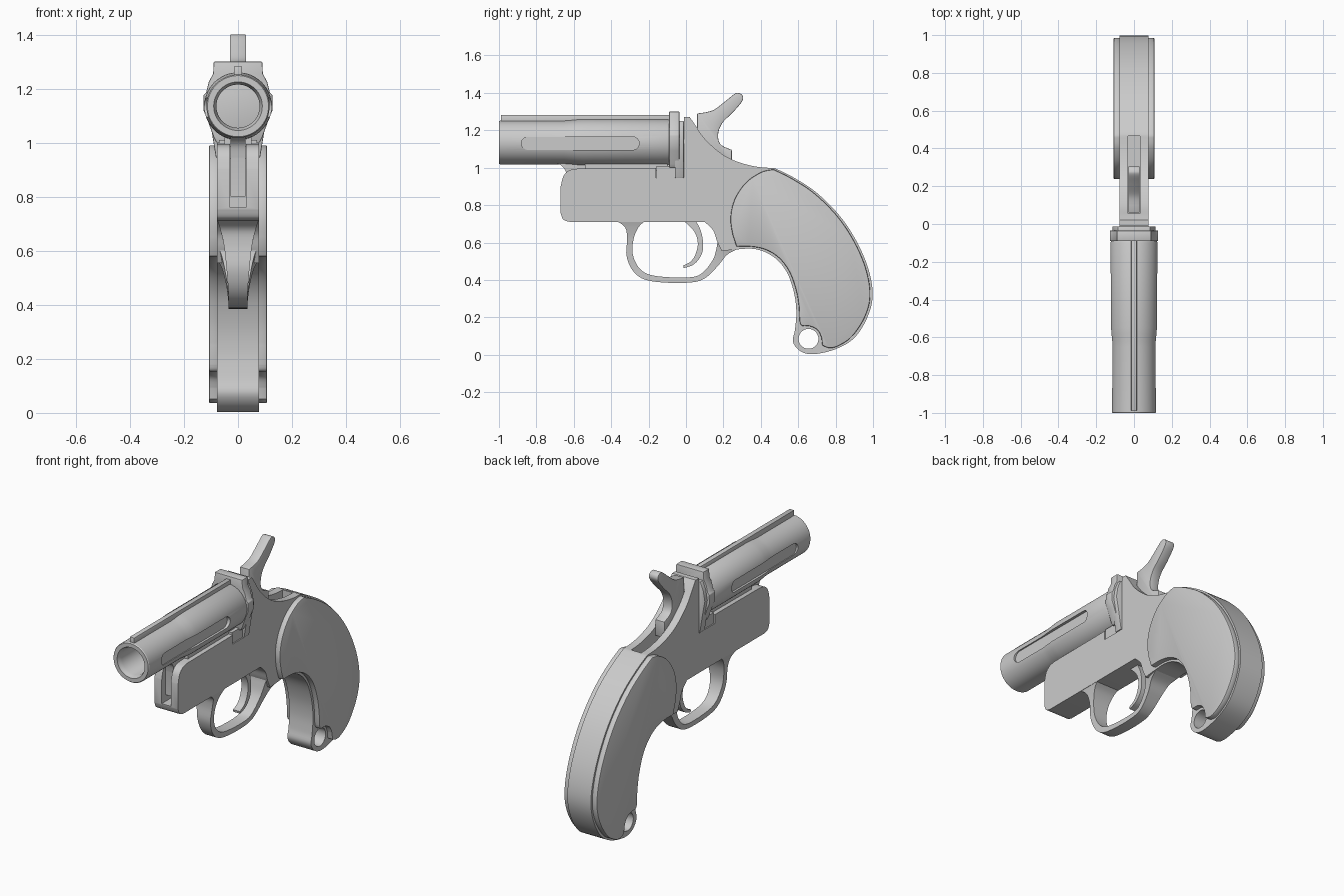
import bpy, bmesh, math
from mathutils import Vector


def spline(pts, n=5):
    """Catmull-Rom through tuples of any length."""
    out = []
    p = [pts[0]] + list(pts) + [pts[-1]]
    for i in range(1, len(p) - 2):
        for k in range(n):
            t = k / n
            out.append(tuple(0.5 * (2*b + (c-a)*t + (2*a-5*b+4*c-d)*t*t + (3*b-a-3*c+d)*t**3)
                             for a, b, c, d in zip(p[i-1], p[i], p[i+1], p[i+2])))
    return out + [tuple(pts[-1])]


def make(name, verts, faces):
    bm = bmesh.new()
    vs = [bm.verts.new(v) for v in verts]
    for f in faces:
        bm.faces.new([vs[i] for i in f])
    bmesh.ops.remove_doubles(bm, verts=bm.verts, dist=1e-5)
    bmesh.ops.recalc_face_normals(bm, faces=bm.faces)
    me = bpy.data.meshes.new(name)
    bm.to_mesh(me)
    bm.free()
    ob = bpy.data.objects.new(name, me)
    bpy.context.collection.objects.link(ob)
    return ob


def apply(ob, mod):
    bpy.context.view_layer.objects.active = ob
    bpy.ops.object.modifier_apply(modifier=mod.name)


def extrude(name, pts, a, b, axis='x', bevel=0):
    """Prism of a 2D outline: (y, z) along x, or (x, z) along y."""
    n = len(pts)
    v = [(d, p, q) if axis == 'x' else (p, d, q) for d in (a, b) for p, q in pts]
    f = [range(n), range(n, 2*n)] + [(i, (i+1) % n, n+(i+1) % n, n+i) for i in range(n)]
    ob = make(name, v, f)
    if bevel:
        m = ob.modifiers.new('bevel', 'BEVEL')
        m.width, m.segments, m.limit_method = bevel, 2, 'ANGLE'
        m.angle_limit = math.radians(45)
        apply(ob, m)
    return ob


def box(name, x, y0, y1, z0, z1, bevel=0):
    return extrude(name, [(y0, z0), (y1, z0), (y1, z1), (y0, z1)], -x, x, bevel=bevel)


def strap(name, stations):
    """Curved bar; station = outer y, outer z, inner y, inner z, half width."""
    s = spline(stations)
    v, f = [], []
    for i, (oy, oz, iy, iz, w) in enumerate(s):
        v += [(-w, oy, oz), (w, oy, oz), (w, iy, iz), (-w, iy, iz)]
        if i:
            k = 4 * i
            f += [(k-4+j, k-4+(j+1) % 4, k+(j+1) % 4, k+j) for j in range(4)]
    f += [(0, 1, 2, 3), tuple(range(len(v)-4, len(v)))]
    return make(name, v, f)


def lathe(name, prof, cz, n=64):
    """Closed (radius, y) profile turned around the bore axis."""
    m = len(prof)
    v = [(r*math.cos(2*math.pi*i/n), y, cz + r*math.sin(2*math.pi*i/n)) for i in range(n) for r, y in prof]
    f = [(i*m+j, i*m+(j+1) % m, (i+1) % n*m+(j+1) % m, (i+1) % n*m+j) for i in range(n) for j in range(m)]
    return make(name, v, f)


def cut(ob, cutter):
    m = ob.modifiers.new('cut', 'BOOLEAN')
    m.operation, m.object, m.solver = 'DIFFERENCE', cutter, 'EXACT'
    apply(ob, m)
    bpy.data.objects.remove(cutter)


def circle(y, z, r, n=32):
    return [(y + r*math.cos(2*math.pi*i/n), z + r*math.sin(2*math.pi*i/n)) for i in range(n)]


# Frame: receiver, breech and grip core in one outline
outline = [(-0.01, 0.945), (-0.01, 1.27)]
outline += spline([(0.02, 1.27), (0.045, 1.235), (0.10, 1.155), (0.19, 1.075), (0.28, 1.03),
                   (0.38, 1.005), (0.47, 0.998)])
outline += spline([(0.48, 0.995), (0.58, 0.945), (0.70, 0.865), (0.82, 0.745), (0.91, 0.61), (0.975, 0.46),
                   (0.998, 0.32), (0.97, 0.20), (0.90, 0.09), (0.80, 0.03), (0.68, 0.003), (0.61, 0.02),
                   (0.572, 0.07), (0.582, 0.13), (0.59, 0.22), (0.58, 0.32), (0.545, 0.43), (0.49, 0.505),
                   (0.42, 0.55), (0.35, 0.567), (0.27, 0.563)])
outline += spline([(0.19, 0.555), (0.165, 0.61), (0.145, 0.665), (0.10, 0.71)])
outline += spline([(-0.62, 0.71), (-0.655, 0.722), (-0.67, 0.755)])
outline += spline([(-0.67, 0.90), (-0.655, 0.955), (-0.625, 0.985), (-0.58, 0.995)])
outline += [(-0.16, 0.998), (-0.16, 0.945)]
frame = extrude('frame', outline, -0.077, 0.077)
cut(frame, box('hinge_slot_cutter', 0.03, -0.8, -0.1, 0.76, 1.1))
cut(frame, box('hammer_slot_cutter', 0.033, 0.055, 0.465, 0.93, 1.4))
cut(frame, extrude('lanyard_hole_cutter', circle(0.655, 0.085, 0.053), -0.2, 0.2))

# Grip panels on both sides
panel = spline([(0.47, 0.99), (0.57, 0.94), (0.69, 0.86), (0.81, 0.74), (0.90, 0.605), (0.962, 0.46),
                (0.985, 0.32), (0.958, 0.205), (0.89, 0.10), (0.82, 0.05), (0.77, 0.036), (0.728, 0.05)])
panel += spline([(0.725, 0.09), (0.705, 0.13), (0.665, 0.152), (0.62, 0.155), (0.607, 0.18)])
panel += spline([(0.605, 0.25), (0.59, 0.34), (0.555, 0.44), (0.50, 0.515), (0.43, 0.56), (0.35, 0.578),
                 (0.27, 0.578)])
panel += spline([(0.25, 0.64), (0.238, 0.73), (0.26, 0.83), (0.32, 0.92), (0.40, 0.975), (0.46, 0.99)])
for side, s in (('left', -1), ('right', 1)):
    extrude('grip_panel_' + side, panel, s*0.07, s*0.108, bevel=0.01)

# Trigger guard and trigger
strap('trigger_guard', [
    (-0.37, 0.715, -0.22, 0.715, 0.077), (-0.325, 0.68, -0.255, 0.68, 0.066),
    (-0.315, 0.62, -0.28, 0.62, 0.052), (-0.318, 0.53, -0.285, 0.54, 0.042),
    (-0.285, 0.45, -0.255, 0.47, 0.036), (-0.22, 0.402, -0.20, 0.43, 0.035),
    (-0.10, 0.385, -0.10, 0.415, 0.035), (0.04, 0.388, 0.03, 0.415, 0.035),
    (0.11, 0.415, 0.09, 0.44, 0.036), (0.175, 0.48, 0.145, 0.51, 0.045),
    (0.22, 0.535, 0.165, 0.58, 0.06), (0.28, 0.567, 0.17, 0.62, 0.076)])
strap('trigger', [
    (0.045, 0.73, -0.03, 0.73, 0.022), (0.08, 0.66, 0.04, 0.665, 0.022), (0.092, 0.58, 0.063, 0.60, 0.022),
    (0.078, 0.525, 0.052, 0.54, 0.022), (0.04, 0.482, 0.025, 0.498, 0.022), (-0.012, 0.463, -0.015, 0.477, 0.022)])

# Hammer with curved spur
hammer = [(0.06, 1.0), (0.06, 1.29)]
hammer += spline([(0.10, 1.295), (0.15, 1.31), (0.21, 1.355), (0.26, 1.395), (0.283, 1.399), (0.303, 1.385),
                  (0.30, 1.355), (0.25, 1.295), (0.195, 1.24), (0.172, 1.18), (0.185, 1.125), (0.245, 1.095)])
extrude('hammer', hammer + [(0.245, 1.0)], -0.03, 0.03, bevel=0.004)

# Barrel: stepped tube with a shallow flat on each side
CZ = 1.135
barrel = lathe('barrel', [(0.09, -1.0), (0.113, -1.0), (0.117, -0.994), (0.117, -0.65), (0.119, -0.62),
                          (0.123, -0.58), (0.125, -0.55), (0.125, -0.10), (0.121, -0.09), (0.08, -0.085),
                          (0.08, -0.97), (0.085, -0.985)], CZ)
for s in (-1, 1):
    r, a, b = 0.035, -0.845, -0.285
    ends = [(y + r*math.sin(t), 1.13 + r*math.cos(t)) for y, t0 in ((b, 0), (a, math.pi))
            for t in [t0 + math.pi*i/12 for i in range(13)]]
    cut(barrel, extrude('flute_cutter', ends, s*0.105, s*0.2))

# Sighting rib, under-lug and barrel seat
box('barrel_rib', 0.015, -0.99, -0.085, 1.235, 1.282, bevel=0.003)
lug = spline([(-0.69, 1.022), (-0.665, 1.01), (-0.645, 0.985), (-0.635, 0.94)])
extrude('hinge_lug', lug + [(-0.635, 0.80), (-0.12, 0.80), (-0.12, 1.04), (-0.69, 1.04)], -0.028, 0.028)
box('barrel_seat', 0.05, -0.54, -0.1, 0.985, 1.04)

# Breech plate with side ears, backing and foot
right = [(0.09, 1.30), (0.092, 1.255), (0.108, 1.225), (0.118, 1.185), (0.128, 1.175), (0.128, 1.12),
         (0.115, 1.09), (0.09, 1.02), (0.08, 1.0)]
plate = right + [(-x, z) for x, z in reversed(right)]
extrude('breech_plate', plate, -0.09, -0.035, axis='y', bevel=0.004)
half = [(0.085, 1.25), (0.105, 1.20), (0.115, 1.14), (0.10, 1.06), (0.082, 0.945)]
extrude('breech_backing', half + [(-x, z) for x, z in reversed(half)], -0.06, -0.012, axis='y', bevel=0.004)
box('breech_foot', 0.07, -0.158, -0.012, 0.94, 1.01)

# Smooth curved surfaces, keep hard edges
for ob in bpy.context.collection.objects:
    bpy.ops.object.select_all(action='DESELECT')
    ob.select_set(True)
    bpy.context.view_layer.objects.active = ob
    bpy.ops.object.shade_smooth_by_angle(angle=math.radians(30))
